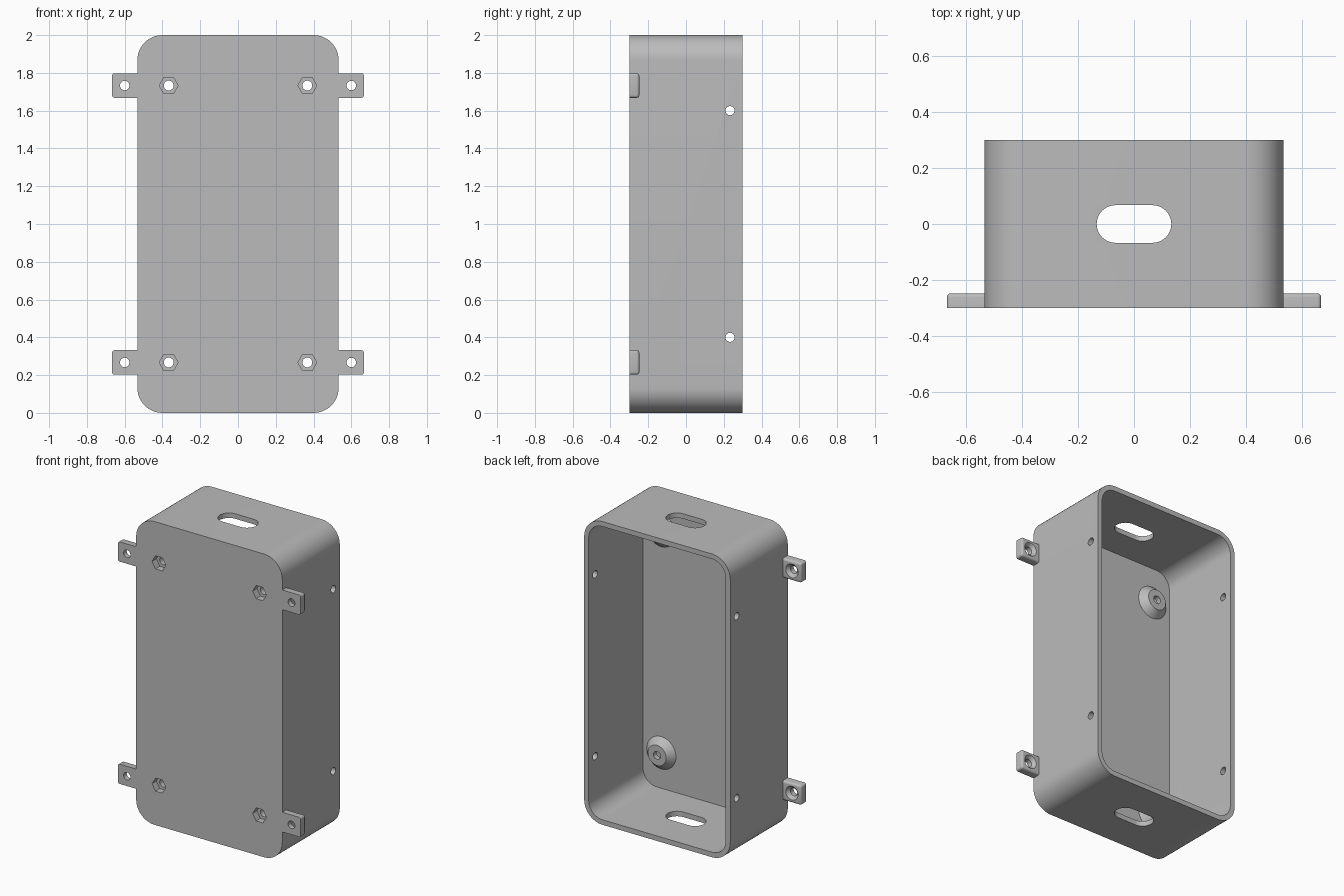
import bpy, bmesh, math

cube = bpy.data.objects.get("Cube")
if cube:
    bpy.data.objects.remove(cube, do_unlink=True)

GREY = (0.5, 0.5, 0.5, 1)
mat = bpy.data.materials.new("plain grey")
mat.use_nodes = True
mat.diffuse_color = GREY
mat.node_tree.nodes["Principled BSDF"].inputs["Base Color"].default_value = GREY

W, D = 0.533, 0.3            # half width, half depth
WALL, RADIUS = 0.033, 0.133
FLOOR = -D + WALL
TAB_BACK = -0.247
SCREW_X, TAB_X = 0.367, 0.6
ROWS = (0.267, 1.733)


def rounded(cu, cv, hw, hh, r, n=12):
    """Rounded rectangle outline; a circle when hw == hh == r."""
    pts = []
    for i, (su, sv) in enumerate(((1, 1), (-1, 1), (-1, -1), (1, -1))):
        for k in range(n + 1):
            a = (i + k / n) * math.pi / 2
            pts.append((cu + su * (hw - r) + r * math.cos(a),
                        cv + sv * (hh - r) + r * math.sin(a)))
    return pts


def circle(cu, cv, r):
    return rounded(cu, cv, r, r, r, 8)


def hexagon(cu, cv, r):
    return [(cu + r * math.cos(k * math.pi / 3), cv + r * math.sin(k * math.pi / 3))
            for k in range(6)]


def loft(name, axis, start, a, end, b):
    """Solid between two outlines placed at depths a and b along an axis."""
    place = {"x": lambda u, v, w: (w, u, v),
             "y": lambda u, v, w: (u, w, v),
             "z": lambda u, v, w: (u, v, w)}[axis]
    bm = bmesh.new()
    lo = [bm.verts.new(place(u, v, a)) for u, v in start]
    hi = [bm.verts.new(place(u, v, b)) for u, v in end]
    bm.faces.new(lo)
    bm.faces.new(hi)
    for i in range(len(lo)):
        j = (i + 1) % len(lo)
        bm.faces.new((lo[i], lo[j], hi[j], hi[i]))
    bmesh.ops.remove_doubles(bm, verts=bm.verts, dist=1e-5)
    bmesh.ops.recalc_face_normals(bm, faces=bm.faces)
    return finish(name, bm)


def finish(name, bm):
    mesh = bpy.data.meshes.new(name)
    bm.to_mesh(mesh)
    bm.free()
    mesh.materials.append(mat)
    obj = bpy.data.objects.new(name, mesh)
    bpy.context.collection.objects.link(obj)
    return obj


def prism(name, axis, outline, a, b):
    return loft(name, axis, outline, a, outline, b)


def cut(obj, cutter):
    """Subtract the cutter, keep the result as plain mesh, drop the cutter."""
    mod = obj.modifiers.new("cut", "BOOLEAN")
    mod.operation, mod.solver, mod.object = "DIFFERENCE", "EXACT", cutter
    deps = bpy.context.evaluated_depsgraph_get()
    result = bpy.data.meshes.new_from_object(obj.evaluated_get(deps))
    obj.modifiers.clear()
    obj.data = result
    bpy.data.objects.remove(cutter, do_unlink=True)


def cut_screw(obj, x, z):
    """Screw hole with a hexagonal nut pocket on the front."""
    cut(obj, prism("cutter", "y", hexagon(x, z, 0.05), -D - 0.05, FLOOR + 0.012))
    cut(obj, prism("cutter", "y", circle(x, z, 0.026), -D - 0.1, 0))


# Open-backed case
case = prism("case", "y", rounded(0, 1, W, 1, RADIUS), -D, D)
cut(case, prism("cutter", "y",
                rounded(0, 1, W - WALL, 1 - WALL, RADIUS - WALL), FLOOR, D + 0.1))
# Cable slots in the top and bottom
cut(case, prism("cutter", "z", rounded(0, 0, 0.133, 0.067, 0.067), -0.1, 2.1))
# Lid screw holes through both sides
for z in (0.4, 1.6):
    cut(case, prism("cutter", "x", circle(0.233, z, 0.024), -1, 1))

parts = [case]
for level, z in zip(("lower", "upper"), ROWS):
    for side, s in (("left", 1), ("right", -1)):
        # Conical screw boss on the inside of the front wall
        x = s * SCREW_X
        cut_screw(case, x, z)
        boss = loft(f"{level}_{side}_screw_boss", "y", circle(x, z, 0.107), FLOOR,
                    circle(x, z, 0.067), FLOOR + 0.045)
        cut_screw(boss, x, z)

        # Mounting tab, rounded except at the front and the case side
        x = s * TAB_X
        tab = prism(f"{level}_{side}_mounting_tab", "y",
                    [(x - 0.067, z - 0.065), (x + 0.067, z - 0.065),
                     (x + 0.067, z + 0.065), (x - 0.067, z + 0.065)], -D, TAB_BACK)
        bm = bmesh.new()
        bm.from_mesh(tab.data)
        edges = [e for e in bm.edges
                 if not all(v.co.y < -D + 0.001 for v in e.verts)
                 and not all(abs(v.co.x) < TAB_X for v in e.verts)]
        bmesh.ops.bevel(bm, geom=edges, offset=0.014, segments=4, profile=0.5,
                        affect="EDGES")
        bm.to_mesh(tab.data)
        bm.free()
        # Countersunk hole
        cut(tab, prism("cutter", "y", circle(x, z, 0.025), -D - 0.1, 0))
        cut(tab, loft("cutter", "y", circle(x, z, 0.02), TAB_BACK - 0.025,
                      circle(x, z, 0.05), TAB_BACK + 0.005))
        parts += [boss, tab]

bpy.ops.object.select_all(action="DESELECT")
for obj in parts:
    obj.select_set(True)
bpy.context.view_layer.objects.active = case
bpy.ops.object.shade_smooth_by_angle(angle=math.radians(30))
